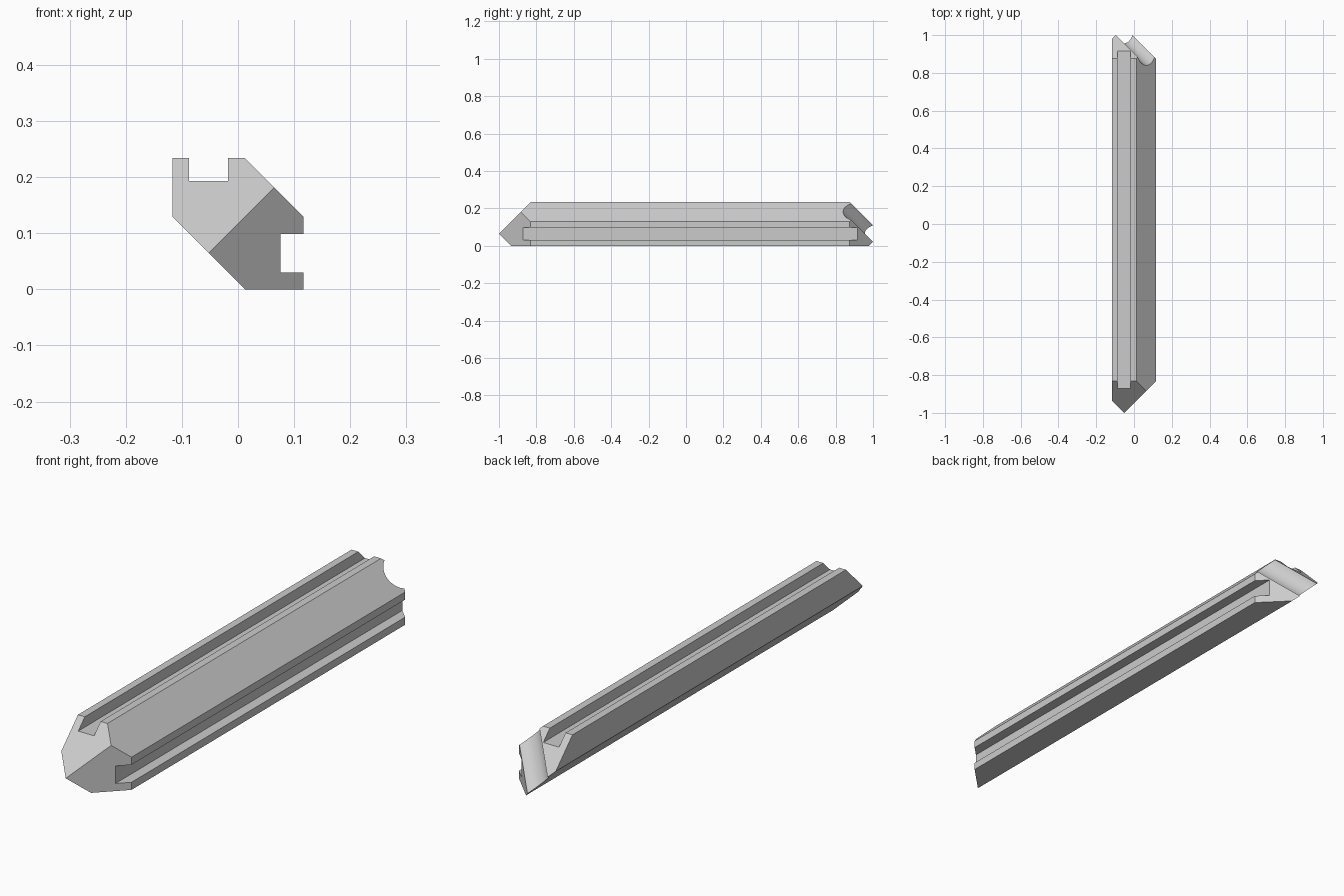
import bpy, bmesh, math
from mathutils import Vector

cube = bpy.data.objects.get("Cube")
if cube:
    bpy.data.objects.remove(cube, do_unlink=True)

HALF = 0.117      # half width of the section
FRONT_TIP = -1.0
BACK_TIP = 1.044  # ridge tip before the groove is cut
TIP_Z = 0.065

grey = bpy.data.materials.new("light_grey")
grey.use_nodes = True
grey.diffuse_color = (0.6, 0.6, 0.6, 1)
grey.node_tree.nodes["Principled BSDF"].inputs["Base Color"].default_value = (0.6, 0.6, 0.6, 1)


def swap(p):
    """Mirror a section point across the diagonal plane of symmetry."""
    return (p[1] - HALF, p[0] + HALF)


def cut(bm, point, normal):
    """Saw off everything on the normal side and cap the end."""
    geom = bm.verts[:] + bm.edges[:] + bm.faces[:]
    res = bmesh.ops.bisect_plane(bm, geom=geom, plane_co=point, plane_no=normal,
                                 clear_outer=True)
    edges = [e for e in res["geom_cut"] if isinstance(e, bmesh.types.BMEdge)]
    bmesh.ops.edgeloop_fill(bm, edges=edges)


# Slotted bar section: upper half, then its mirrored half
half = [(-HALF, 0.13), (-HALF, 0.234), (-0.087, 0.234), (-0.087, 0.193),
        (-0.018, 0.193), (-0.018, 0.234), (0.012, 0.234)]
section = half + [swap(p) for p in reversed(half)]

bm = bmesh.new()
face = bm.faces.new([bm.verts.new((x, -1.3, z)) for x, z in section])
res = bmesh.ops.extrude_face_region(bm, geom=[face])
bmesh.ops.translate(bm, vec=(0, 2.6, 0),
                    verts=[v for v in res["geom"] if isinstance(v, bmesh.types.BMVert)])
bmesh.ops.recalc_face_normals(bm, faces=bm.faces[:])

# Two mirrored 45 degree mitres at each end
for tip, side in ((FRONT_TIP, -1), (BACK_TIP, 1)):
    point = Vector((TIP_Z - HALF, tip, TIP_Z))
    cut(bm, point, Vector((0, side, 1)).normalized())
    cut(bm, point, Vector((1, side, 0)).normalized())
bmesh.ops.recalc_face_normals(bm, faces=bm.faces[:])

mesh = bpy.data.meshes.new("slotted_bar")
bm.to_mesh(mesh)
bm.free()
bar = bpy.data.objects.new("slotted_bar", mesh)
bpy.context.collection.objects.link(bar)
mesh.materials.append(grey)

# Round groove along the back ridge
axis = Vector((-1, 1, -1))
centre = Vector((TIP_Z - HALF, BACK_TIP, TIP_Z)) - axis * 0.058
bpy.ops.mesh.primitive_cylinder_add(vertices=64, radius=0.0716, depth=0.6, location=centre,
                                    rotation=axis.to_track_quat('Z', 'Y').to_euler())
cutter = bpy.context.object
cutter.name = "groove_cutter"
cutter.hide_render = True
cutter.data.materials.append(grey)

groove = bar.modifiers.new("groove", 'BOOLEAN')
groove.operation = 'DIFFERENCE'
groove.solver = 'EXACT'
groove.object = cutter

bpy.ops.object.select_all(action='DESELECT')
bar.select_set(True)
bpy.context.view_layer.objects.active = bar
bpy.ops.object.modifier_apply(modifier=groove.name)
bpy.data.objects.remove(cutter, do_unlink=True)
bpy.ops.object.shade_smooth_by_angle(angle=math.radians(25))
